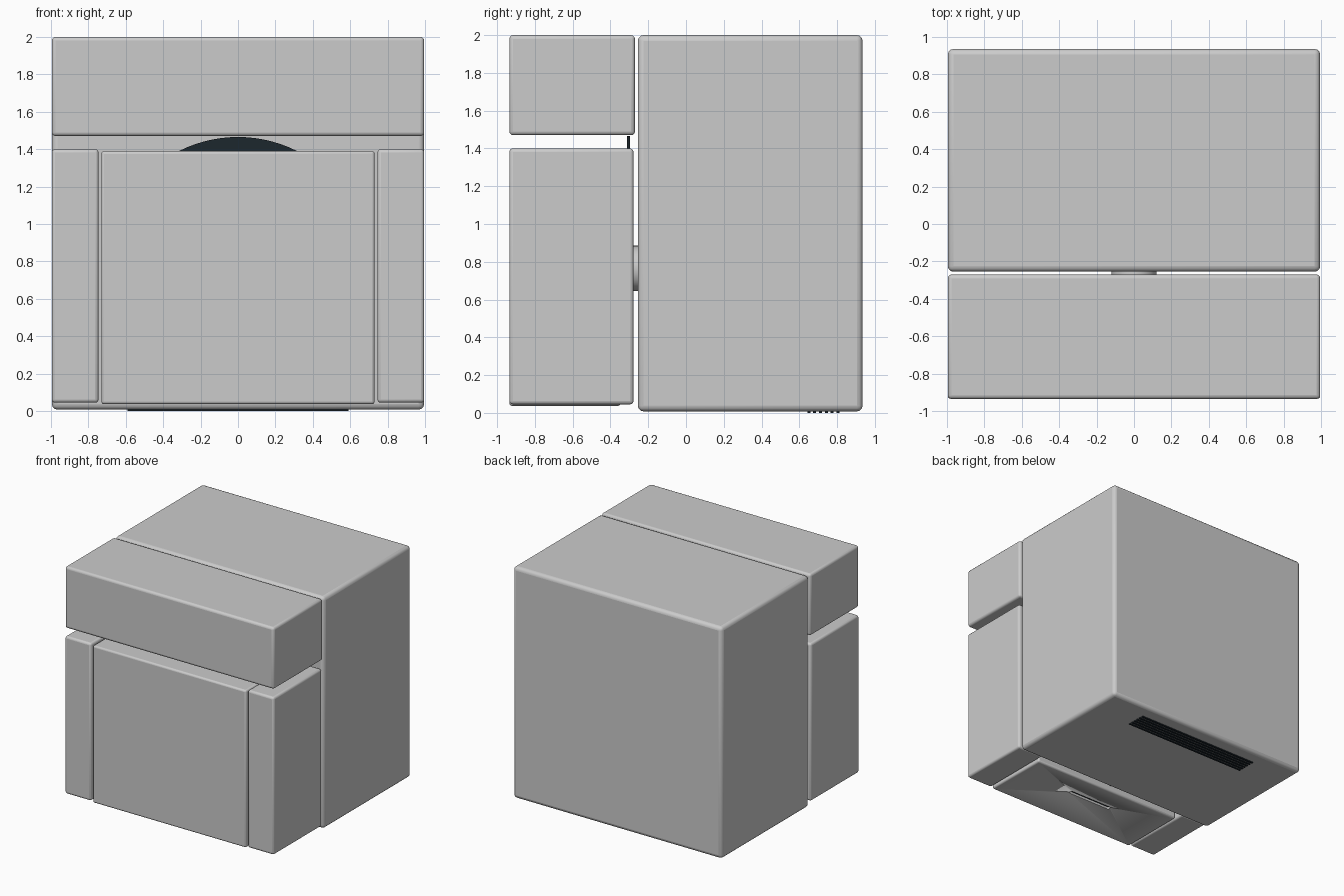
import bpy, math

if "Cube" in bpy.data.objects:
    bpy.data.objects.remove(bpy.data.objects["Cube"])

DISC_R, DISC_Z = 0.70, 0.765


def finish(ob, bevel, segments=3):
    """Round the edges and shade smooth."""
    if bevel:
        mod = ob.modifiers.new("round_edges", 'BEVEL')
        mod.width = bevel
        mod.segments = segments
        mod.limit_method = 'ANGLE'
    bpy.ops.object.shade_smooth_by_angle(angle=math.radians(35))
    return ob


def block(name, x, y, z, bevel=0.02, mat=None):
    """Box between (min, max) pairs on each axis."""
    centre = [(a + b) / 2 for a, b in (x, y, z)]
    bpy.ops.mesh.primitive_cube_add(size=1, location=centre)
    ob = bpy.context.object
    ob.name = name
    ob.scale = [b - a for a, b in (x, y, z)]
    bpy.ops.object.transform_apply(location=False, rotation=False, scale=True)
    if mat:
        ob.data.materials.append(mat)
    return finish(ob, bevel)


def round_plate(name, r_front, r_back, y0, y1, mat=None, verts=96):
    """Short cylinder or cone along y."""
    bpy.ops.mesh.primitive_cone_add(
        vertices=verts, radius1=r_front, radius2=r_back, depth=y1 - y0,
        location=(0, (y0 + y1) / 2, DISC_Z), rotation=(-math.pi / 2, 0, 0))
    ob = bpy.context.object
    ob.name = name
    if mat:
        ob.data.materials.append(mat)
    return finish(ob, 0)


dark = bpy.data.materials.new("dark")
dark.diffuse_color = (0.012, 0.02, 0.027, 1)
dark.use_nodes = True
dark.node_tree.nodes["Principled BSDF"].inputs["Base Color"].default_value = dark.diffuse_color

# main housing and the overhanging top block
block("main_body", (-0.995, 0.995), (-0.255, 0.935), (0.008, 2.0), 0.03)
block("upper_block", (-0.995, 0.995), (-0.935, -0.27), (1.47, 2.0))

# side posts
for side, x in (("left", (-0.995, -0.745)), ("right", (0.745, 0.995))):
    block(side + "_post", x, (-0.935, -0.278), (0.045, 1.40), 0.018)

# centre panel with a slot underneath
panel = block("centre_panel", (-0.73, 0.73), (-0.935, -0.345), (0.037, 1.39), 0.015)
cutter = block("slot_cutter", (-0.21, 0.21), (-0.58, -0.545), (0.0, 0.08), 0.012)
cutter.hide_render = True
cutter.hide_set(True)
cut = panel.modifiers.new("slot", 'BOOLEAN')
cut.object = cutter
cut.operation = 'DIFFERENCE'
block("slot_floor", (-0.208, 0.208), (-0.578, -0.547), (0.055, 0.085), 0, dark)

# dark disc behind the panel, on its hub
round_plate("disc", DISC_R, DISC_R, -0.312, -0.296, dark)
round_plate("disc_hub", 0.12, 0.12, -0.297, -0.25, verts=48)

# vent slats under the body
for i in range(6):
    y = 0.65 + i * 0.031
    block(f"vent_slat_{i + 1}", (-0.59, 0.59), (y - 0.008, y + 0.008), (0.0, 0.012), 0, dark)
